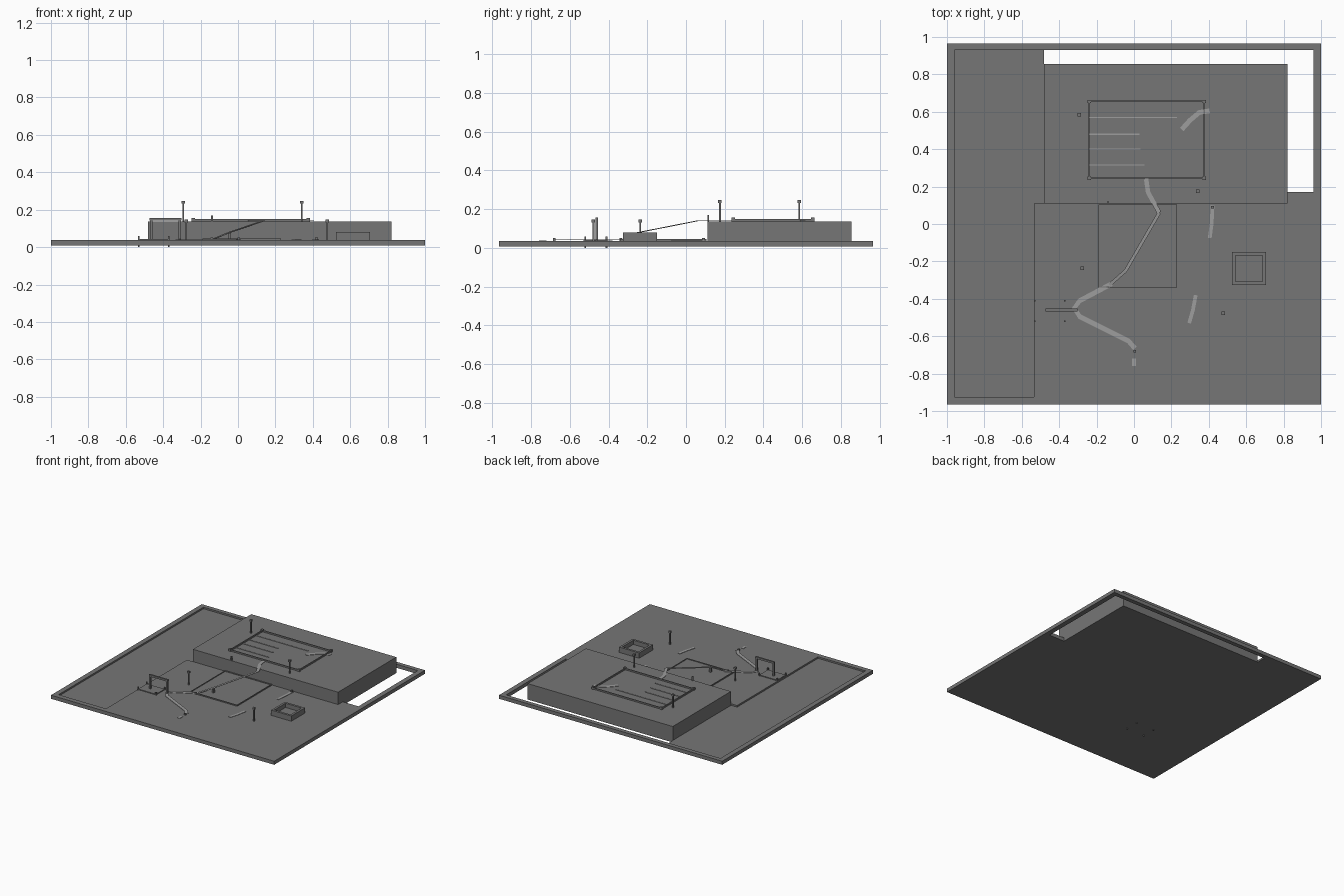
import bpy, bmesh
from mathutils import Vector

if "Cube" in bpy.data.objects:
    bpy.data.objects.remove(bpy.data.objects["Cube"])


def material(name, level):
    mat = bpy.data.materials.new(name)
    mat.use_nodes = True
    color = (level, level, level, 1)
    mat.diffuse_color = color
    mat.node_tree.nodes["Principled BSDF"].inputs["Base Color"].default_value = color
    return mat


STONE = material("dark grey", 0.18)
PATH = material("light grey", 0.34)
BOTTOM, GROUND, HILL = 0.008, 0.037, 0.137


def finish(bm, name, mat):
    mesh = bpy.data.meshes.new(name)
    bm.to_mesh(mesh)
    bm.free()
    mesh.materials.append(mat)
    obj = bpy.data.objects.new(name, mesh)
    bpy.context.collection.objects.link(obj)
    return obj


def boxes(name, bounds, mat=STONE):
    """One object made of boxes given as (x0, x1, y0, y1, z0, z1)."""
    bm = bmesh.new()
    for x0, x1, y0, y1, z0, z1 in bounds:
        verts = bmesh.ops.create_cube(bm, size=1)["verts"]
        bmesh.ops.scale(bm, vec=(x1 - x0, y1 - y0, z1 - z0), verts=verts)
        bmesh.ops.translate(bm, vec=((x0 + x1) / 2, (y0 + y1) / 2, (z0 + z1) / 2), verts=verts)
    return finish(bm, name, mat)


def post(x, y, z0, z1, w):
    return (x - w / 2, x + w / 2, y - w / 2, y + w / 2, z0, z1)


def ring(x0, x1, y0, y1, z0, z1, t):
    """Four walls of thickness t around a rectangle."""
    return [(x0, x1, y0, y0 + t, z0, z1), (x0, x1, y1 - t, y1, z0, z1),
            (x0, x0 + t, y0 + t, y1 - t, z0, z1), (x1 - t, x1, y0 + t, y1 - t, z0, z1)]


def ribbon(name, points, width):
    """Flat strip following a path, with its own slight thickness."""
    pts = [Vector(p) for p in points]
    bm = bmesh.new()
    rows = []
    for i, p in enumerate(pts):
        along = pts[min(i + 1, len(pts) - 1)] - pts[max(i - 1, 0)]
        side = Vector((-along.y, along.x, 0)).normalized() * width / 2
        rows.append((bm.verts.new(p + side), bm.verts.new(p - side)))
    for a, b in zip(rows, rows[1:]):
        bm.faces.new((a[0], a[1], b[1], b[0]))
    obj = finish(bm, name, PATH)
    solid = obj.modifiers.new("thickness", "SOLIDIFY")
    solid.thickness = 0.003
    solid.offset = 0


# Base board: rim, raised ground and sunken side floor, open behind the hill
boxes("ground", [(-0.535, 1, -0.965, 0.11, BOTTOM, GROUND),
                 (0.82, 1, 0.11, 0.17, BOTTOM, GROUND)])
boxes("rim", [(-1, -0.96, -0.965, 0.965, BOTTOM, GROUND),
              (-0.96, -0.535, -0.965, -0.925, BOTTOM, GROUND),
              (-0.96, 1, 0.93, 0.965, BOTTOM, GROUND),
              (0.96, 1, 0.17, 0.93, BOTTOM, GROUND)])
boxes("sunken_floor", [(-0.96, -0.535, -0.925, 0.11, BOTTOM, 0.024),
                       (-0.96, -0.48, 0.11, 0.93, BOTTOM, 0.024)])
boxes("plateau", [(-0.48, 0.82, 0.11, 0.855, BOTTOM, HILL)])

# Fenced field with pale rows
fence = ring(-0.244, 0.379, 0.241, 0.659, HILL, 0.149, 0.008)
fence += [post(x, y, HILL, 0.156, 0.018) for x in (-0.24, 0.375) for y in (0.245, 0.655)]
boxes("field_fence", fence)
rows = [(0.57, 0.23), (0.48, 0.03), (0.4, 0.035), (0.315, 0.055)]
boxes("field_rows", [(-0.235, end, y - 0.003, y + 0.003, HILL, HILL + 0.004) for y, end in rows], PATH)

# Lamp posts
for i, (x, y, z) in enumerate([(-0.293, 0.585, HILL), (0.34, 0.175, HILL),
                               (0.478, -0.478, GROUND), (-0.277, -0.236, GROUND)]):
    boxes(f"lamp_post_{i + 1}", [post(x, y, z, z + 0.097, 0.009),
                                 post(x, y, z + 0.095, z + 0.11, 0.018)])

# Square basin
boxes("basin_wall", ring(0.525, 0.705, -0.325, -0.15, GROUND, 0.08, 0.018))
boxes("basin_floor", [(0.543, 0.687, -0.307, -0.168, GROUND, 0.046)])

# Low paved yard with an edging
boxes("yard", [(-0.185, 0.225, -0.335, 0.1, GROUND, 0.041)])
boxes("yard_edging", ring(-0.19, 0.23, -0.34, 0.105, GROUND, 0.046, 0.006))

# Jetty with four corner posts, and the gate beside it
boxes("jetty_deck", [(-0.53, -0.37, -0.52, -0.41, GROUND, 0.043)])
boxes("jetty_posts", [post(x, y, 0, 0.06, 0.009) for x in (-0.53, -0.37) for y in (-0.52, -0.41)])
boxes("gate", [post(-0.463, -0.46, GROUND, 0.143, 0.014), post(-0.312, -0.46, GROUND, 0.143, 0.014),
               (-0.472, -0.303, -0.467, -0.453, 0.141, 0.156)])

# Small markers
boxes("markers", [post(-0.14, 0.115, HILL, 0.17, 0.01), post(-0.045, -0.25, GROUND, 0.078, 0.014),
                  post(-0.14, -0.337, GROUND, 0.05, 0.012), post(0.003, -0.68, GROUND, 0.05, 0.014),
                  post(0.42, 0.09, GROUND, 0.052, 0.014)])

# Footpaths
LOW, HIGH = GROUND + 0.003, HILL + 0.003
ribbon("upper_path", [(0.065, 0.24, HIGH), (0.075, 0.17, HIGH), (0.135, 0.06, HIGH)], 0.024)
ribbon("sloping_path", [(0.135, 0.06, HIGH), (-0.045, -0.25, 0.079), (-0.13, -0.325, 0.044)], 0.018)


def flat(points, z):
    return [(x, y, z) for x, y in points]


ribbon("lower_path", flat([(-0.12, -0.32), (-0.29, -0.41), (-0.32, -0.45), (-0.29, -0.495),
                           (-0.13, -0.575), (-0.03, -0.625), (0.005, -0.665)], LOW + 0.003), 0.026)
ribbon("path_end", flat([(0, -0.72), (0, -0.76)], LOW), 0.02)
ribbon("field_path", flat([(0.255, 0.505), (0.3, 0.555), (0.35, 0.597), (0.405, 0.605)], HIGH), 0.026)
ribbon("east_path", flat([(0.42, 0.1), (0.415, 0), (0.405, -0.075)], LOW), 0.02)
ribbon("south_path", flat([(0.33, -0.38), (0.315, -0.46), (0.295, -0.53)], LOW), 0.02)
